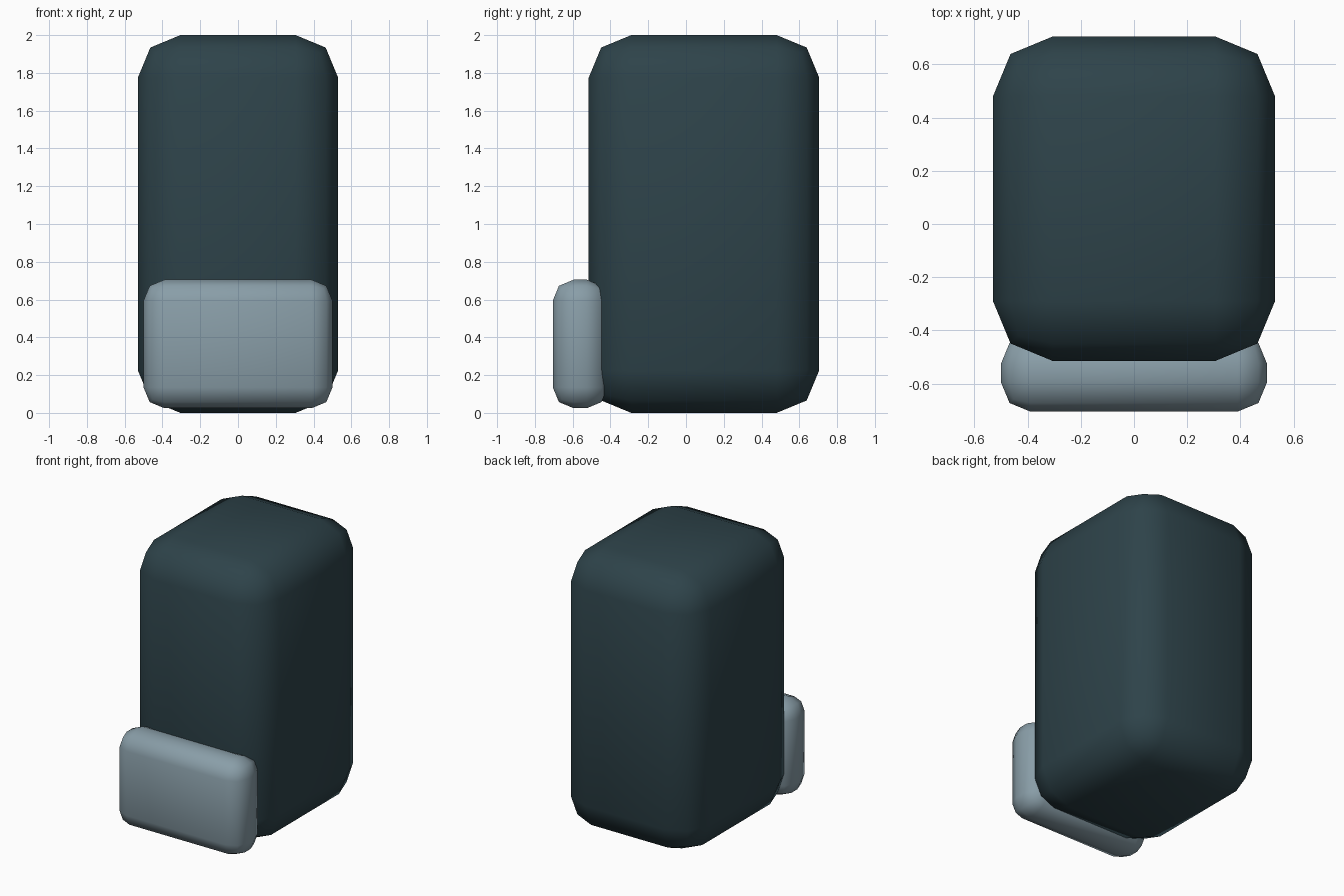
import bpy

if "Cube" in bpy.data.objects:
    bpy.data.objects.remove(bpy.data.objects["Cube"])


def material(name, color):
    m = bpy.data.materials.new(name)
    m.diffuse_color = (*color, 1)
    m.use_nodes = True
    m.node_tree.nodes["Principled BSDF"].inputs["Base Color"].default_value = m.diffuse_color
    return m


def rounded_box(name, low, high, radius, mat):
    """Box between two corners with a two-step rounded edge, smooth shaded."""
    center = [(a + b) / 2 for a, b in zip(low, high)]
    bpy.ops.mesh.primitive_cube_add(size=1, location=center)
    ob = bpy.context.object
    ob.name = name
    ob.scale = [b - a for a, b in zip(low, high)]
    bpy.ops.object.transform_apply(location=False, rotation=False, scale=True)
    bevel = ob.modifiers.new("Rounded edges", 'BEVEL')
    bevel.width = radius
    bevel.segments = 2
    bpy.ops.object.modifier_apply(modifier=bevel.name)
    bpy.ops.object.shade_smooth()
    ob.data.materials.append(mat)
    return ob


dark = material("dark slate", (0.027, 0.056, 0.068))
pale = material("pale blue grey", (0.25, 0.34, 0.39))

# Tall main body
rounded_box("body", (-0.53, -0.515, 0), (0.53, 0.705, 2), 0.225, dark)
# Thick plate on the lower front
rounded_box("front_plate", (-0.5, -0.705, 0.025), (0.5, -0.415, 0.705), 0.11, pale)
